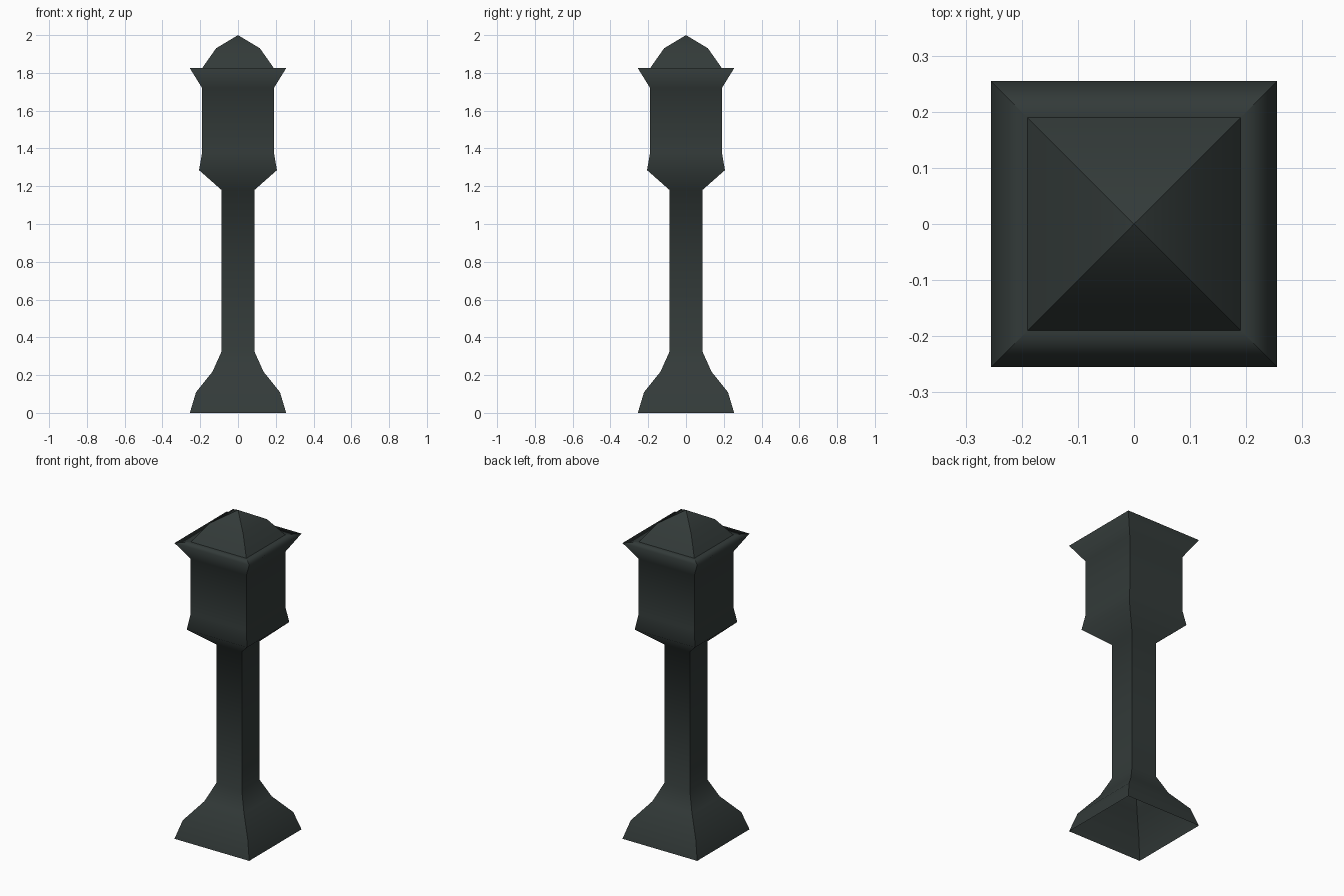
import bpy, bmesh

if "Cube" in bpy.data.objects:
    bpy.data.objects.remove(bpy.data.objects["Cube"])

dark = bpy.data.materials.new("dark_green_grey")
dark.diffuse_color = (0.033, 0.043, 0.041, 1.0)
dark.use_nodes = True
dark.node_tree.nodes["Principled BSDF"].inputs["Base Color"].default_value = dark.diffuse_color


def square_loft(name, profile):
    """Loft square rings (half_width, z); smooth up the sides, sharp at corners."""
    bm = bmesh.new()
    rings = []
    for w, z in profile:
        if w == 0:
            rings.append([bm.verts.new((0, 0, z))] * 4)
        else:
            rings.append([bm.verts.new((sx * w, sy * w, z))
                          for sx, sy in ((-1, -1), (1, -1), (1, 1), (-1, 1))])
    for (a, b) in zip(rings, rings[1:]):
        for i in range(4):
            j = (i + 1) % 4
            corners = list(dict.fromkeys((a[i], a[j], b[j], b[i])))
            bm.faces.new(corners).smooth = True
    for e in bm.edges:
        # corner edges join different rings; the top rim folds past 80 degrees
        corner = abs(e.verts[0].co.z - e.verts[1].co.z) > 0.001
        diagonal = all(abs(e.verts[0].co[k] - e.verts[1].co[k]) > 0.001 for k in (0, 1))
        fold = len(e.link_faces) == 2 and e.calc_face_angle() > 1.4
        if corner or diagonal or fold:
            e.smooth = False
    me = bpy.data.meshes.new(name)
    bm.to_mesh(me)
    bm.free()
    me.materials.append(dark)
    ob = bpy.data.objects.new(name, me)
    bpy.context.collection.objects.link(ob)
    return ob


# Flared foot, slim shaft, box head and projecting rim (open underneath)
square_loft("post_body", [
    (0.255, 0.0), (0.222, 0.11), (0.135, 0.218), (0.087, 0.325),
    (0.087, 1.18), (0.206, 1.285), (0.19, 1.38), (0.19, 1.72),
    (0.255, 1.825), (0.19, 1.825)])

# Domed pyramid cap
square_loft("cap", [(0.19, 1.825), (0.116, 1.93), (0, 2.0)])
